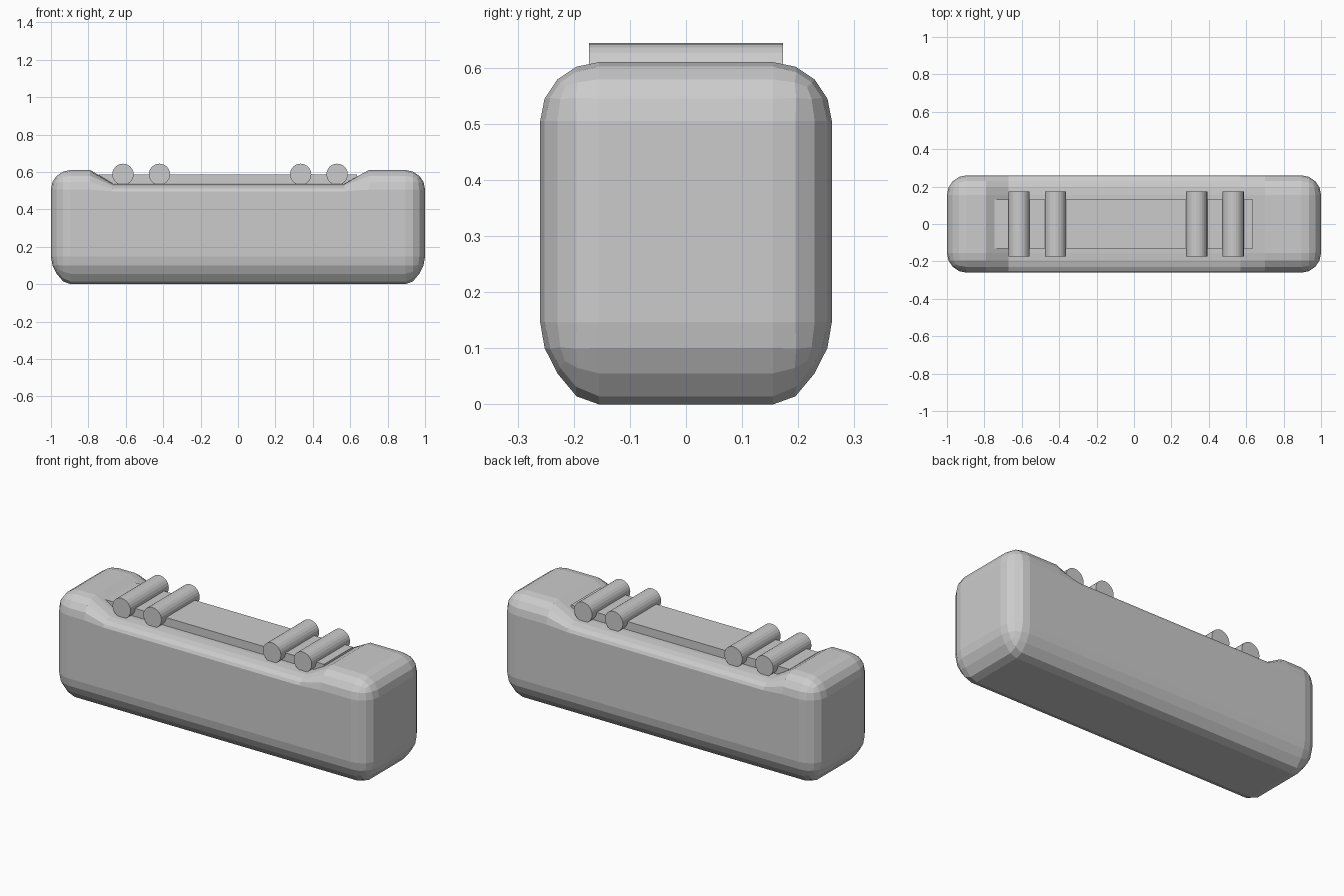
import bpy, bmesh, math
from mathutils import Vector, Matrix

if "Cube" in bpy.data.objects:
    bpy.data.objects.remove(bpy.data.objects["Cube"])

L0, L1, R1, R0 = -0.79, -0.67, 0.57, 0.70   # recess ramp positions along x
TOP, SHOULDER, FLOOR = 0.61, 0.49, 0.538


def make(name, bm):
    bmesh.ops.recalc_face_normals(bm, faces=bm.faces)
    me = bpy.data.meshes.new(name)
    bm.to_mesh(me)
    bm.free()
    ob = bpy.data.objects.new(name, me)
    bpy.context.collection.objects.link(ob)
    return ob


def box_bm(lo, hi):
    bm = bmesh.new()
    lo, hi = Vector(lo), Vector(hi)
    bmesh.ops.create_cube(bm, size=1, matrix=Matrix.Translation((lo + hi) / 2)
                          @ Matrix.Diagonal((*(hi - lo), 1)))
    return bm


def recess(x):
    """0 on the end blocks, 1 on the recessed middle."""
    return max(0, min(1, (x - L0) / (L1 - L0), (R0 - x) / (R0 - R1)))


# Body: rounded block with taller bottom rounding and a dipped top
bm = box_bm((-1, -0.26, 0), (1, 0.26, TOP))
bmesh.ops.bevel(bm, geom=bm.edges[:], offset=0.105, segments=4,
                profile=0.5, affect='EDGES', clamp_overlap=True)
for x in (L0, L1, R1, R0):
    bmesh.ops.bisect_plane(bm, geom=bm.verts[:] + bm.edges[:] + bm.faces[:],
                           plane_co=(x, 0, 0), plane_no=(1, 0, 0))
squash = (FLOOR - SHOULDER) / (TOP - SHOULDER)
for v in bm.verts:
    z = v.co.z
    if z < 0.2:
        v.co.z = 1.8 * z if z < 0.04 else 0.072 + (z - 0.04) * 1.15
    elif z > SHOULDER:
        k = 1 + (squash - 1) * recess(v.co.x)
        v.co.z = SHOULDER + (z - SHOULDER) * k
make("body", bm)

# Raised plate lying in the recess
make("top_plate", box_bm((-0.745, -0.13, 0.50), (0.635, 0.13, 0.585)))

# Two pairs of rollers across the plate
for i, x in enumerate((-0.615, -0.42, 0.335, 0.53)):
    bm = bmesh.new()
    bmesh.ops.create_cone(bm, cap_ends=True, segments=24, radius1=0.057,
                          radius2=0.057, depth=0.345,
                          matrix=Matrix.Translation((x, 0, 0.587))
                          @ Matrix.Rotation(math.pi / 2, 4, 'X'))
    make(f"roller_{i + 1}", bm)
